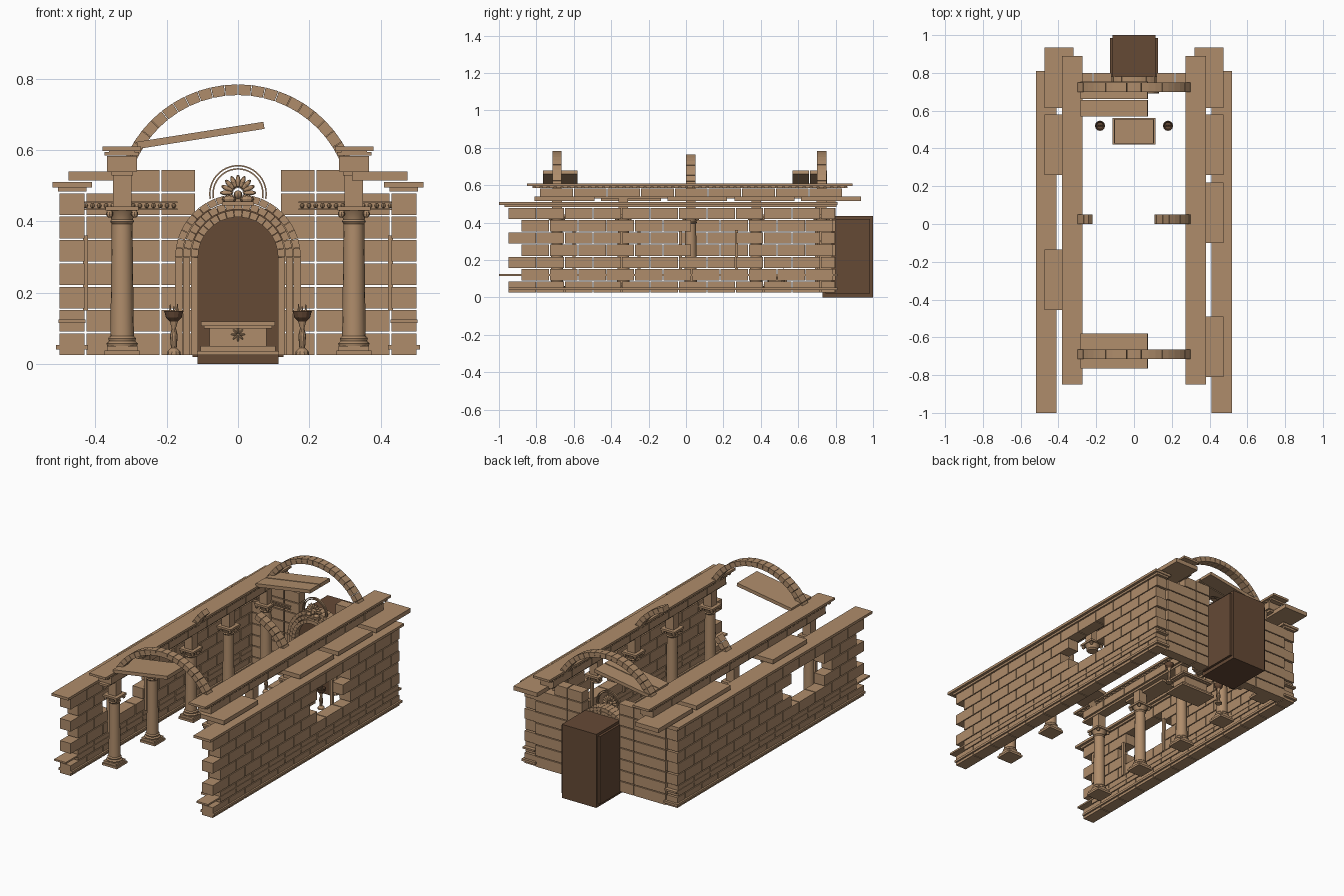
import bpy, bmesh
from math import pi, sin, cos, radians
from mathutils import Matrix, Vector

cube = bpy.data.objects.get("Cube")
if cube:
    bpy.data.objects.remove(cube)


def material(name, rgb):
    m = bpy.data.materials.new(name)
    m.use_nodes = True
    m.diffuse_color = (*rgb, 1)
    m.node_tree.nodes["Principled BSDF"].inputs["Base Color"].default_value = (*rgb, 1)
    return m


STONE = material("tan_stone", (0.43, 0.265, 0.147))
DARK = material("dark_brown", (0.13, 0.067, 0.036))


def box(bm, x, y, z, tilt=0.0):
    """Box from (min, max) ranges, optionally tilted about the y axis."""
    mid = Vector([(r[0] + r[1]) / 2 for r in (x, y, z)])
    size = [abs(r[1] - r[0]) for r in (x, y, z)]
    m = Matrix.Translation(mid) @ Matrix.Rotation(tilt, 4, 'Y') @ Matrix.Diagonal((*size, 1))
    bmesh.ops.create_cube(bm, size=1, matrix=m)


def mbox(bm, x, y, z):
    """Box mirrored to both sides of x."""
    for s in (-1, 1):
        box(bm, (s * x[0], s * x[1]), y, z)


def arch(bm, cz, r0, r1, y, a0, a1, n, gap=0.05):
    """Ring of n separate wedge stones between two angles in degrees."""
    step = radians(a1 - a0) / n
    for i in range(n):
        t0 = radians(a0) + step * (i + gap / 2)
        t1 = t0 + step * (1 - gap)
        ends = []
        for yy in y:
            ends.append([bm.verts.new((r * cos(t), yy, cz + r * sin(t)))
                         for r, t in ((r0, t0), (r1, t0), (r1, t1), (r0, t1))])
        a, b = ends
        bm.faces.new(a)
        bm.faces.new(b[::-1])
        for k in range(4):
            j = (k + 1) % 4
            bm.faces.new((a[j], a[k], b[k], b[j]))


def lathe(bm, x, y, profile, n=16):
    """Closed turned solid from (radius, z) points."""
    rings = [[bm.verts.new((x + r * cos(2 * pi * k / n), y + r * sin(2 * pi * k / n), z))
              for k in range(n)] for r, z in profile]
    for a, b in zip(rings, rings[1:]):
        for k in range(n):
            j = (k + 1) % n
            bm.faces.new((a[k], a[j], b[j], b[k]))
    bm.faces.new(rings[0][::-1])
    bm.faces.new(rings[-1])


def blob(bm, pos, size, turn=0.0):
    m = Matrix.Translation(pos) @ Matrix.Rotation(turn, 4, 'Y') @ Matrix.Diagonal((*size, 1))
    bmesh.ops.create_uvsphere(bm, u_segments=8, v_segments=6, radius=1, matrix=m)


def finish(name, bm, mat=STONE, smooth=False):
    bmesh.ops.recalc_face_normals(bm, faces=bm.faces[:])
    me = bpy.data.meshes.new(name)
    bm.to_mesh(me)
    bm.free()
    me.materials.append(mat)
    ob = bpy.data.objects.new(name, me)
    bpy.context.collection.objects.link(ob)
    if smooth:
        bpy.ops.object.select_all(action='DESELECT')
        ob.select_set(True)
        bpy.context.view_layer.objects.active = ob
        bpy.ops.object.shade_smooth_by_angle(angle=radians(35))


BASE, ROW, GAP = 0.025, 0.0655, 0.005
BRICK = 0.152

# Side walls: staggered bricks with a broken window opening on each side
for side, name, hole in ((-1, "right_wall", (-0.6, -0.25)), (1, "left_wall", (-0.03, 0.27))):
    bm = bmesh.new()
    for row in range(7):
        z = BASE + row * ROW
        y = -0.95 if row % 2 == 0 else -0.88
        while y < 0.79:
            end = min(y + BRICK, 0.8)
            middle = (y + end) / 2
            if not (3 <= row <= 5 and hole[0] < middle < hole[1]):
                box(bm, (side * 0.43, side * 0.5), (y, end - GAP), (z, z + ROW - GAP))
            y = end
    finish(name, bm)
    # Thin jambs beside the opening
    bm = bmesh.new()
    for y in hole:
        box(bm, (side * 0.42, side * 0.435), (y - 0.008, y + 0.008), (0.15, 0.36))
    finish(name + "_jambs", bm)

# Long bands along the side walls
bm = bmesh.new()
mbox(bm, (0.41, 0.52), (-1, 0.81), (0.495, 0.51))
mbox(bm, (0.425, 0.505), (-0.97, 0.805), (0.483, 0.495))
mbox(bm, (0.427, 0.503), (-1, 0.81), (0.115, 0.125))
mbox(bm, (0.42, 0.51), (-0.95, 0.81), (0.04, 0.053))
finish("wall_bands", bm)

# Loose roof slabs bridging wall and architrave
bm = bmesh.new()
for side, starts in ((-1, (0.615, 0.26, -0.455)), (1, (0.615, 0.26, -0.1, -0.81))):
    for y in starts:
        box(bm, (side * 0.32, side * 0.475), (y, y + 0.32), (0.515, 0.54))
finish("roof_slabs", bm)

# Back wall: stacked blocks on each side of the niche
bm = bmesh.new()
for row in range(8):
    z = (BASE + row * ROW, BASE + (row + 1) * ROW - GAP)
    mbox(bm, (0.12, 0.215), (0.74, 0.8), z)
    mbox(bm, (0.22, 0.30 if row == 7 else 0.425), (0.74, 0.8), z)
finish("back_wall", bm)

# Beaded frieze on the back wall
bm = bmesh.new()
mbox(bm, (0.17, 0.43), (0.733, 0.745), (0.432, 0.436))
mbox(bm, (0.17, 0.43), (0.733, 0.745), (0.452, 0.456))
for i in range(14):
    for s in (-1, 1):
        blob(bm, (s * (0.18 + i * 0.019), 0.737, 0.444), (0.006, 0.008, 0.007))
finish("frieze", bm)

# Niche: three stepped rings over slim piers
bm = bmesh.new()
for i, (r0, r1) in enumerate(((0.112, 0.132), (0.134, 0.154), (0.156, 0.176))):
    y = (0.69 + 0.012 * i, 0.78)
    arch(bm, 0.3, r0, r1, y, 0, 180, 17 + 2 * i)
    mbox(bm, (r0, r1), y, (BASE, 0.298))
finish("niche_arch", bm)

# Dark chamber behind the niche
bm = bmesh.new()
box(bm, (-0.113, 0.113), (0.73, 1), (0, 0.435))
box(bm, (-0.127, 0.127), (0.745, 0.985), (0.02, 0.42))
finish("rear_chamber", bm, DARK)

# Shell crest with halo above the niche
bm = bmesh.new()
for r in (0.068, 0.077):
    arch(bm, 0.477, r, r + 0.004, (0.715, 0.725), -10, 190, 24, 0)
for i in range(9):
    a = pi * i / 8
    blob(bm, (0.032 * cos(a), 0.71, 0.48 + 0.032 * sin(a)), (0.019, 0.008, 0.007), -a)
for s in (-1, 1):
    blob(bm, (s * 0.025, 0.7, 0.462), (0.02, 0.012, 0.01))
box(bm, (-0.045, 0.045), (0.69, 0.72), (0.445, 0.455))
blob(bm, (0, 0.7, 0.475), (0.012, 0.012, 0.012))
finish("shell_crest", bm)

# Columns; some on the left side have lost their shafts
BAYS = (-0.69, -0.335, 0.025, 0.375, 0.725)
shafts, caps = bmesh.new(), bmesh.new()
for side in (-1, 1):
    for i, y in enumerate(BAYS):
        x = side * 0.325

        def square(bm, h, z0, z1):
            box(bm, (x - h, x + h), (y - h, y + h), (z0, z1))

        if side < 0 or i < 2:
            lathe(shafts, x, y, ((0.042, 0.05), (0.044, 0.058), (0.037, 0.064),
                                 (0.039, 0.072), (0.033, 0.078), (0.029, 0.395)))
            square(caps, 0.049, BASE, 0.038)
            square(caps, 0.043, 0.038, 0.051)
        lathe(shafts, x, y, ((0.029, 0.393), (0.034, 0.4), (0.03, 0.405),
                             (0.034, 0.418), (0.043, 0.432)))
        square(caps, 0.046, 0.43, 0.442)
        square(caps, 0.026, 0.442, 0.535)
        # Corner scrolls of the capital
        for dx in (-1, 1):
            for dy in (-1, 1):
                blob(caps, (x + dx * 0.035, y + dy * 0.035, 0.421), (0.01, 0.01, 0.011))
finish("column_shafts", shafts, smooth=True)
finish("column_plinths_and_capitals", caps)

# Entablature over each colonnade
bm = bmesh.new()
mbox(bm, (0.272, 0.38), (-0.85, 0.89), (0.597, 0.61))
mbox(bm, (0.29, 0.362), (-0.82, 0.86), (0.584, 0.597))
for i in range(9):
    y = -0.78 + i * 0.18
    mbox(bm, (0.283, 0.368), (y, y + 0.175), (0.54, 0.583))
mbox(bm, (0.295, 0.355), (-0.8, 0.83), (0.528, 0.54))
finish("entablature", bm)
bm = bmesh.new()
for i in range(46):
    y = -0.82 + i * 0.037
    mbox(bm, (0.278, 0.374), (y, y + 0.018), (0.584, 0.594))
finish("dentils", bm)

# Cross arches: two whole, the middle one broken
bm = bmesh.new()
for y, spans in ((-0.69, ((0, 180, 28),)), (0.725, ((0, 180, 28),)),
                 (0.025, ((0, 70, 11), (134, 180, 7)))):
    for a0, a1, n in spans:
        arch(bm, 0.44, 0.314, 0.344, (y - 0.025, y + 0.025), a0, a1, n)
finish("cross_arches", bm)

# Fallen ceiling slabs leaning on the colonnade
bm = bmesh.new()
for y0, y1 in ((-0.765, -0.58), (0.57, 0.657), (0.663, 0.755)):
    box(bm, (-0.285, 0.075), (y0, y1), (0.631, 0.651), radians(-9))
finish("fallen_slabs", bm)

# Altar with a flower on its front
bm = bmesh.new()
for hx, hy, z0, z1 in ((0.115, 0.07, 0.025, 0.037), (0.105, 0.062, 0.037, 0.05),
                       (0.08, 0.05, 0.05, 0.1), (0.095, 0.06, 0.1, 0.107),
                       (0.104, 0.066, 0.107, 0.119)):
    box(bm, (-hx, hx), (0.49 - hy, 0.49 + hy), (z0, z1))
for i in range(8):
    a = pi * i / 4
    blob(bm, (0.011 * cos(a), 0.438, 0.083 + 0.011 * sin(a)), (0.009, 0.004, 0.003), -a)
finish("altar", bm)

# Braziers
stand, bowl, flame = bmesh.new(), bmesh.new(), bmesh.new()
for x in (-0.18, 0.18):
    lathe(stand, x, 0.52, ((0.02, 0.025), (0.018, 0.035), (0.008, 0.045), (0.011, 0.08),
                           (0.006, 0.1), (0.012, 0.122)), 10)
    lathe(bowl, x, 0.52, ((0.01, 0.118), (0.022, 0.13), (0.027, 0.148), (0.023, 0.148),
                          (0.018, 0.138)), 12)
    for k in range(3):
        lathe(flame, x + (k - 1) * 0.01, 0.52, ((0.005, 0.135), (0.001, 0.168 - 0.006 * (k % 2))), 6)
finish("brazier_stands", stand)
finish("brazier_bowls", bowl, DARK)
finish("brazier_flames", flame)
